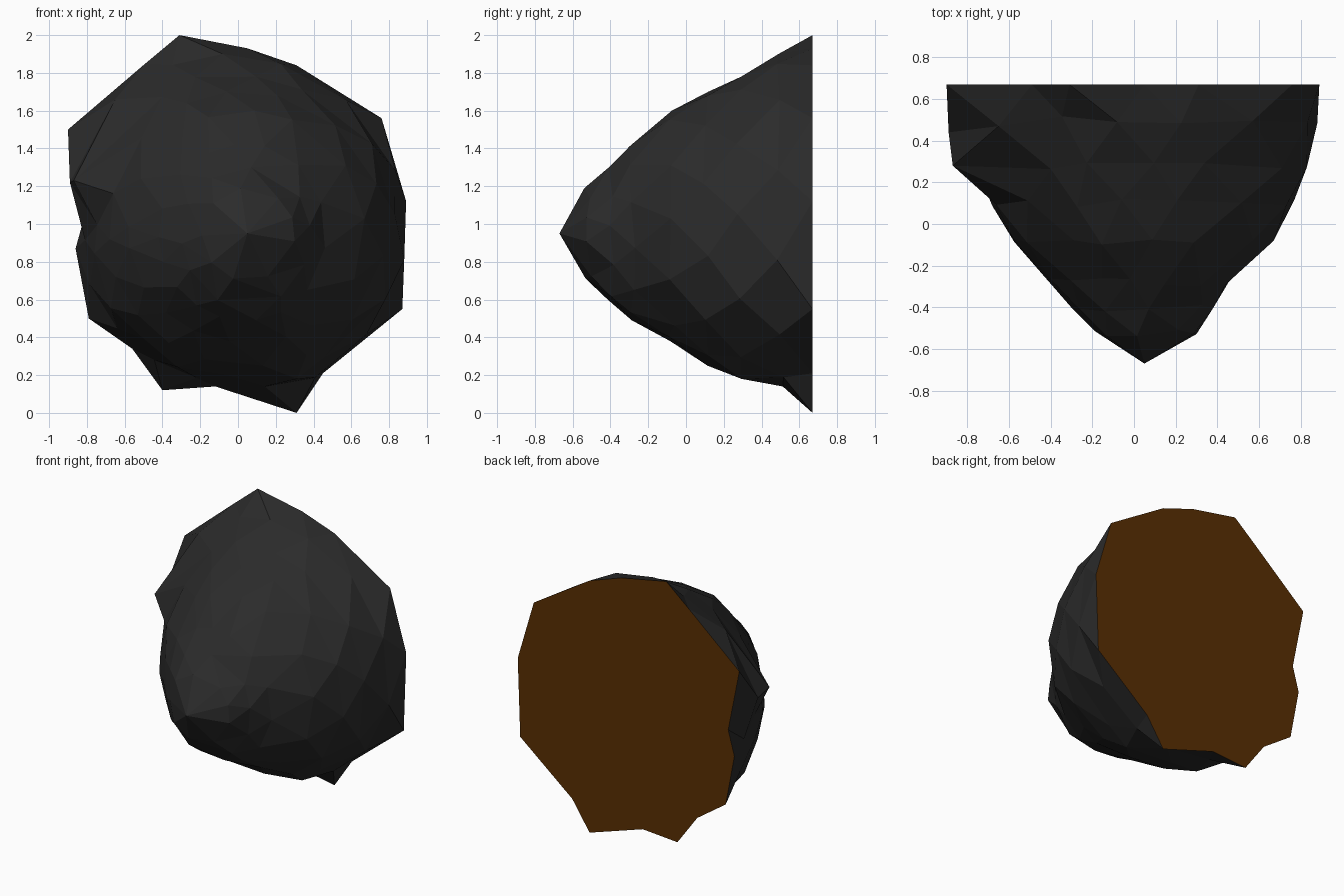
import bpy, bmesh, random
from mathutils import Vector

random.seed(4)
cube = bpy.data.objects.get("Cube")
if cube:
    bpy.data.objects.remove(cube)


def make_material(name, colour):
    mat = bpy.data.materials.new(name)
    mat.use_nodes = True
    mat.diffuse_color = (*colour, 1)
    bsdf = mat.node_tree.nodes["Principled BSDF"]
    bsdf.inputs["Base Color"].default_value = (*colour, 1)
    bsdf.inputs["Roughness"].default_value = 0.9
    return mat


# Outline of the flat back (x, z)
OUTLINE = [(-.31, 2), (.05, 1.93), (.31, 1.84), (.76, 1.56), (.89, 1.12),
           (.87, .55), (.45, .21), (.31, 0), (-.12, .14), (-.40, .12),
           (-.56, .34), (-.79, .5), (-.86, .87), (-.81, 1.05), (-.9, 1.5),
           (-.49, 1.85)]
# Cross-sections towards the tip: y, left, right, bottom, top
RINGS = [(.50, -.81, .88, .14, 1.90), (.28, -.76, .83, .18, 1.78),
         (.10, -.68, .77, .25, 1.70), (-.08, -.58, .67, .38, 1.60),
         (-.28, -.42, .46, .49, 1.42), (-.40, -.30, .38, .56, 1.30),
         (-.52, -.19, .30, .70, 1.19)]
TIP = Vector((.05, -.67, .95))
BACK_Y = .67


def section(bm, index, y, left, right, low, high):
    """One rounded cross-section, less like the outline nearer the tip."""
    blend = min(1, .4 + .2 * index)
    points = []
    for i, (x, z) in enumerate(OUTLINE):
        a = Vector((x / .9, z - 1))
        b = Vector(OUTLINE[(i + 1) % len(OUTLINE)])
        b = Vector((b.x / .9, b.y - 1))
        p = a.lerp(b, .5 * (index % 2 == 0))      # stagger the facets
        points.append(p.lerp(p.normalized(), blend))
    # Fit the section to its four extents
    x_min, x_max = min(p.x for p in points), max(p.x for p in points)
    z_min, z_max = min(p.y for p in points), max(p.y for p in points)
    verts = []
    for p in points:
        px = TIP.x + (p.x / x_max * (right - TIP.x) if p.x > 0
                      else p.x / x_min * (left - TIP.x))
        pz = TIP.z + (p.y / z_max * (high - TIP.z) if p.y > 0
                      else p.y / z_min * (low - TIP.z))
        jitter = random.uniform(-.02, .02)
        verts.append(bm.verts.new((px, y + jitter, pz)))
    return verts


# Boulder: cross-sections joined by triangles up to the tip
bm = bmesh.new()
rings = [[bm.verts.new((x, BACK_Y, z)) for x, z in OUTLINE]]
rings += [section(bm, i, *r) for i, r in enumerate(RINGS)]
n = len(OUTLINE)
for k, (r, s) in enumerate(zip(rings, rings[1:])):
    for i in range(n):
        j = (i + 1) % n
        if k % 2 == 0:
            bm.faces.new((r[i], r[j], s[i]))
            bm.faces.new((r[j], s[j], s[i]))
        else:
            bm.faces.new((r[i], r[j], s[j]))
            bm.faces.new((r[i], s[j], s[i]))
tip = bm.verts.new(TIP)
for i in range(n):
    bm.faces.new((rings[-1][i], rings[-1][(i + 1) % n], tip))

# Knob on one side
rings[1][13].co = (-.89, .44, 1.22)
rings[1][14].co = (-.65, .47, 1.66)
rings[2][14].co = (-.87, .28, 1.23)

# Merge the small facets near the tip
near_tip = [v for ring in rings[5:] for v in ring]
bmesh.ops.remove_doubles(bm, verts=near_tip, dist=.12)

# Flat back face
back = bm.faces.new(rings[0])
back.material_index = 1
bmesh.ops.recalc_face_normals(bm, faces=bm.faces)

mesh = bpy.data.meshes.new("boulder")
bm.to_mesh(mesh)
bm.free()
mesh.materials.append(make_material("dark stone", (.024, .024, .024)))
mesh.materials.append(make_material("brown earth", (.10, .028, .001)))
boulder = bpy.data.objects.new("boulder", mesh)
bpy.context.collection.objects.link(boulder)
